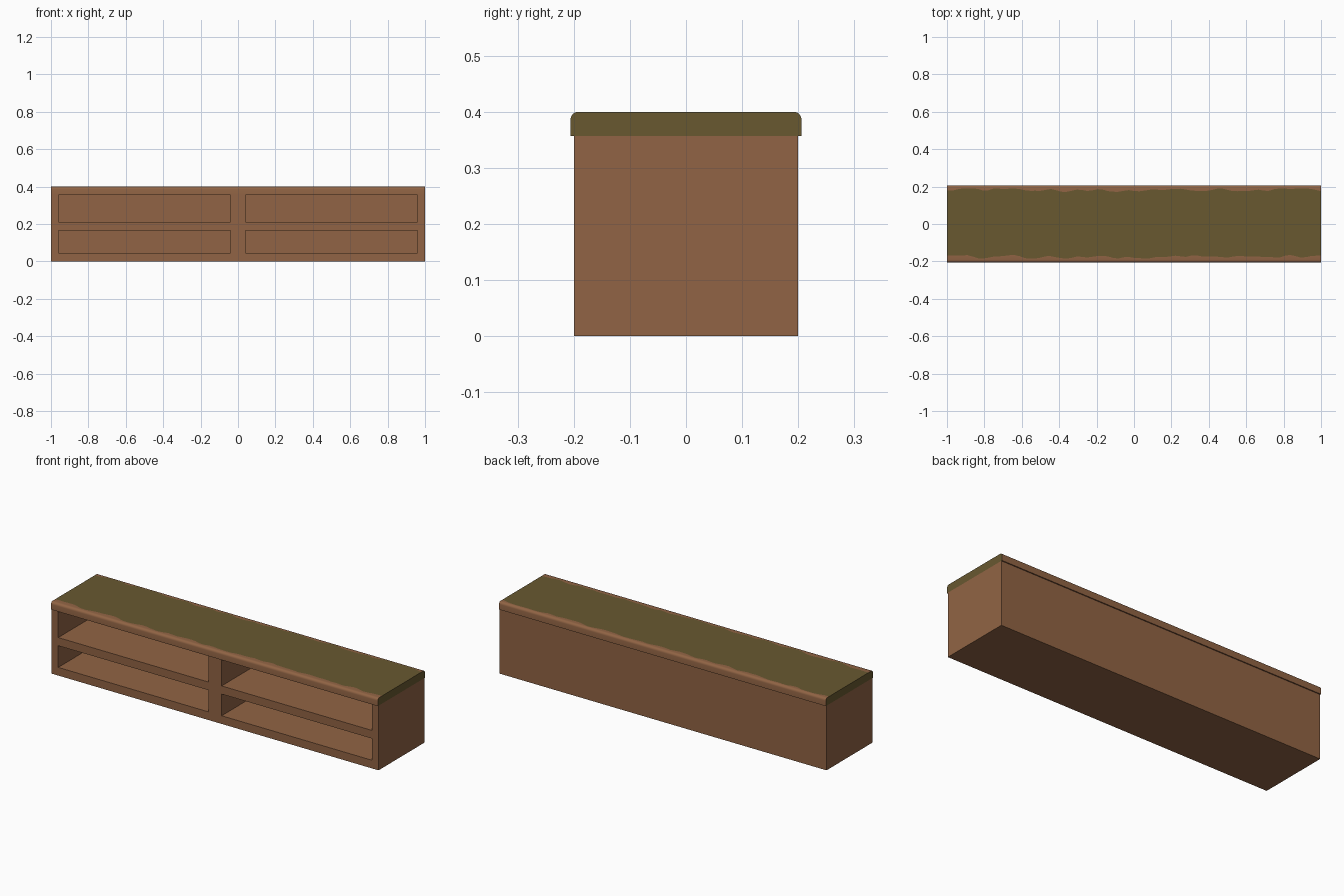
import bpy, bmesh, math, random

if "Cube" in bpy.data.objects:
    bpy.data.objects.remove(bpy.data.objects["Cube"])

random.seed(4)


def material(name, rgb):
    m = bpy.data.materials.new(name)
    m.diffuse_color = (*rgb, 1)
    m.use_nodes = True
    m.node_tree.nodes["Principled BSDF"].inputs["Base Color"].default_value = m.diffuse_color
    return m


brown = material("brown wood", (0.283, 0.127, 0.058))
olive = material("olive top", (0.138, 0.098, 0.030))


def finish(bm, name, mats):
    bmesh.ops.recalc_face_normals(bm, faces=bm.faces[:])
    me = bpy.data.meshes.new(name)
    bm.to_mesh(me)
    bm.free()
    for m in mats:
        me.materials.append(m)
    ob = bpy.data.objects.new(name, me)
    bpy.context.collection.objects.link(ob)
    return ob


# Cabinet body: front grid, pulled back into a box, with four recessed bays
xs = [-1, -0.96, -0.04, 0.04, 0.96, 1]
zs = [0, 0.045, 0.165, 0.21, 0.355, 0.357]
bm = bmesh.new()
grid = [[bm.verts.new((x, -0.2, z)) for z in zs] for x in xs]
bays = []
for i in range(5):
    for j in range(5):
        f = bm.faces.new((grid[i][j], grid[i + 1][j], grid[i + 1][j + 1], grid[i][j + 1]))
        if i in (1, 3) and j in (1, 3):
            bays.append(f)
edge = [e for e in bm.edges if e.is_boundary]
ext = bmesh.ops.extrude_edge_only(bm, edges=edge)["geom"]
for v in ext:
    if isinstance(v, bmesh.types.BMVert):
        v.co.y = 0.2
bmesh.ops.holes_fill(bm, edges=[e for e in bm.edges if e.is_boundary], sides=0)
for f in bmesh.ops.extrude_discrete_faces(bm, faces=bays)["faces"]:
    for v in f.verts:
        v.co.y = 0.18
finish(bm, "cabinet_body", [brown])

# Top slab: rounded profile swept along x, with a ragged bark line on both long sides
N, LOW, HIGH, R = 72, 0.357, 0.4, 0.014


def ragged(middle, spread):
    vals = [middle + random.uniform(-spread, spread) for _ in range(N + 1)]
    return [(vals[max(i - 1, 0)] + 2 * vals[i] + vals[min(i + 1, N)]) / 4 for i in range(N + 1)]


front, back = ragged(0.176, 0.014), ragged(0.183, 0.013)
arc = [(0.206 - R + R * math.cos(a), HIGH - R + R * math.sin(a))
       for a in [math.radians(22.5 * k) for k in range(5)]]
side = [(0.206, LOW)] + arc
bm = bmesh.new()
rings = []
for i in range(N + 1):
    x = -1 + 2 * i / N
    prof = [(-y, z) for y, z in side] + [(-front[i], HIGH), (min(back[i], 0.19), HIGH)] + side[::-1]
    rings.append([bm.verts.new((x, y, z)) for y, z in prof])
n = len(rings[0])
for a, b in zip(rings, rings[1:]):
    for k in range(n):
        f = bm.faces.new((a[k], a[(k + 1) % n], b[(k + 1) % n], b[k]))
        f.material_index = 1 if k == len(side) else 0
for ring in (rings[0], rings[-1]):
    bm.faces.new(ring).material_index = 1
slab = finish(bm, "live_edge_top", [brown, olive])
bpy.context.view_layer.objects.active = slab
slab.select_set(True)
bpy.ops.object.shade_smooth_by_angle(angle=math.radians(35))
